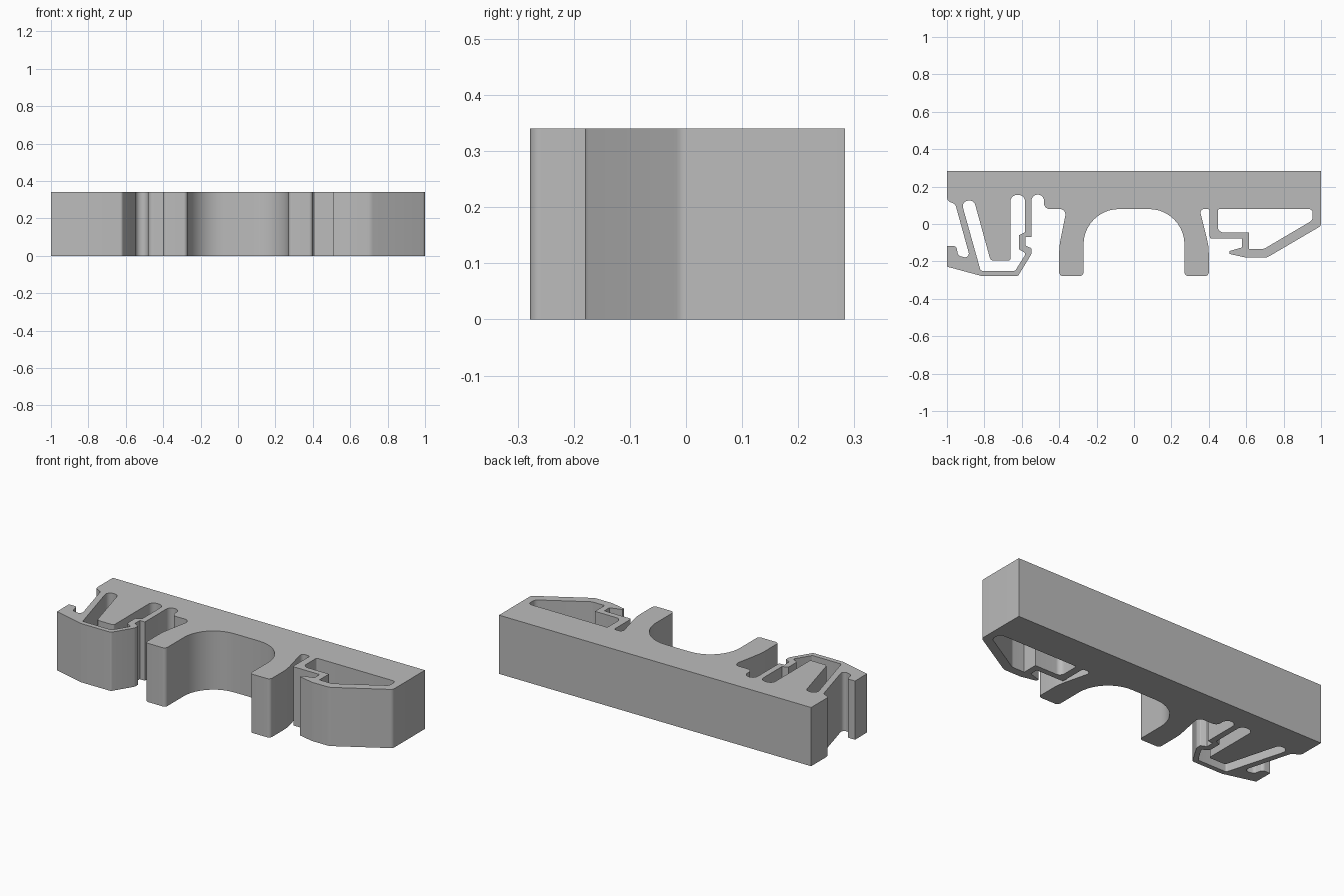
import bpy, bmesh, math
from mathutils import Vector

if "Cube" in bpy.data.objects:
    bpy.data.objects.remove(bpy.data.objects["Cube"])

HEIGHT = 0.34


def fillet(points):
    """Round each (x, y, radius) corner of a closed outline."""
    out = []
    n = len(points)
    for i, (x, y, r) in enumerate(points):
        p = Vector((x, y))
        if r == 0:
            out.append(p)
            continue
        a = (Vector(points[i - 1][:2]) - p).normalized()
        b = (Vector(points[(i + 1) % n][:2]) - p).normalized()
        half = a.angle(b) / 2
        centre = p + (a + b).normalized() * (r / math.sin(half))
        start = p + a * (r / math.tan(half)) - centre
        end = p + b * (r / math.tan(half)) - centre
        sweep = math.atan2(start.cross(end), start.dot(end))
        steps = max(2, round(abs(sweep) / math.radians(9)))
        for k in range(steps + 1):
            t = sweep * k / steps
            c, s = math.cos(t), math.sin(t)
            out.append(centre + Vector((start.x * c - start.y * s,
                                        start.x * s + start.y * c)))
    return out


def extrude_profile(name, loops, height, material):
    """Fill an outline with holes and extrude it upward."""
    bm = bmesh.new()
    edges = []
    for loop in loops:
        vs = [bm.verts.new((p.x, p.y, 0)) for p in fillet(loop)]
        edges += [bm.edges.new((vs[i - 1], vs[i])) for i in range(len(vs))]
    bmesh.ops.triangle_fill(bm, edges=edges, use_beauty=True, use_dissolve=False)
    res = bmesh.ops.extrude_face_region(bm, geom=bm.faces[:],
                                        use_keep_orig=True)
    top = [g for g in res["geom"] if isinstance(g, bmesh.types.BMVert)]
    bmesh.ops.translate(bm, verts=top, vec=(0, 0, height))
    bmesh.ops.recalc_face_normals(bm, faces=bm.faces[:])
    mesh = bpy.data.meshes.new(name)
    bm.to_mesh(mesh)
    bm.free()
    mesh.materials.append(material)
    obj = bpy.data.objects.new(name, mesh)
    bpy.context.collection.objects.link(obj)
    bpy.context.view_layer.objects.active = obj
    obj.select_set(True)
    bpy.ops.object.shade_smooth_by_angle(angle=math.radians(25))
    return obj


grey = bpy.data.materials.new("light grey")
grey.diffuse_color = (0.5, 0.5, 0.5, 1)
grey.use_nodes = True
grey.node_tree.nodes["Principled BSDF"].inputs["Base Color"].default_value = grey.diffuse_color

# Left latch: slanted strut, finger hook, lower arm and stepped spring wall
left_latch = [
    (-1, .125, .03), (-.955, .105, .02), (-.875, -.185, .02), (-.94, -.17, .02),
    (-.95, -.118, .02), (-1, -.118, 0), (-1, -.228, 0), (-.815, -.278, .03),
    (-.62, -.278, .015), (-.548, -.16, .02), (-.548, -.13, .006),
    (-.58, -.115, 0), (-.58, -.07, 0), (-.548, -.07, 0),
    (-.548, .157, .033), (-.481, .157, .033), (-.481, .08, .03),
]
# Saddle: two legs around a rounded arch
saddle = [
    (-.36, .08, .03), (-.4, -.12, .3), (-.4, -.278, .02), (-.27, -.278, .02),
    (-.27, .08, .19), (.27, .08, .19),
    (.27, -.278, .02), (.4, -.278, .02), (.4, -.12, .3), (.35, .08, .02),
]
# Right hook: stepped lip and slanted outer arm
right_hook = [
    (.405, .08, .01), (.405, -.078, .01), (.578, -.078, 0), (.578, -.125, 0),
    (.51, -.145, 0), (.51, -.16, 0), (.6, -.18, .03), (.71, -.18, .05),
    (1, -.01, .025),
]
# Back bar corners
back_bar = [(1, .283, 0), (-1, .283, 0)]

# Cavity around the hanging block inside the left latch
latch_cavity = [
    (-.925, .125, .03), (-.82, -.25, .01), (-.635, -.25, .01),
    (-.582, -.165, .008), (-.582, -.155, 0), (-.615, -.135, 0),
    (-.615, -.06, 0), (-.583, -.045, 0), (-.583, .155, .033),
    (-.66, .155, .033), (-.66, -.195, .01), (-.767, -.195, .02),
    (-.855, .125, .03),
]
# Cavity inside the right hook
hook_cavity = [
    (.448, .08, .01), (.955, .08, .02), (.955, .02, .03), (.695, -.133, .03),
    (.615, -.133, 0), (.615, -.045, 0), (.448, -.045, .03),
]

extrude_profile("mounting_clip_body",
                [left_latch + saddle + right_hook + back_bar,
                 latch_cavity, hook_cavity], HEIGHT, grey)
